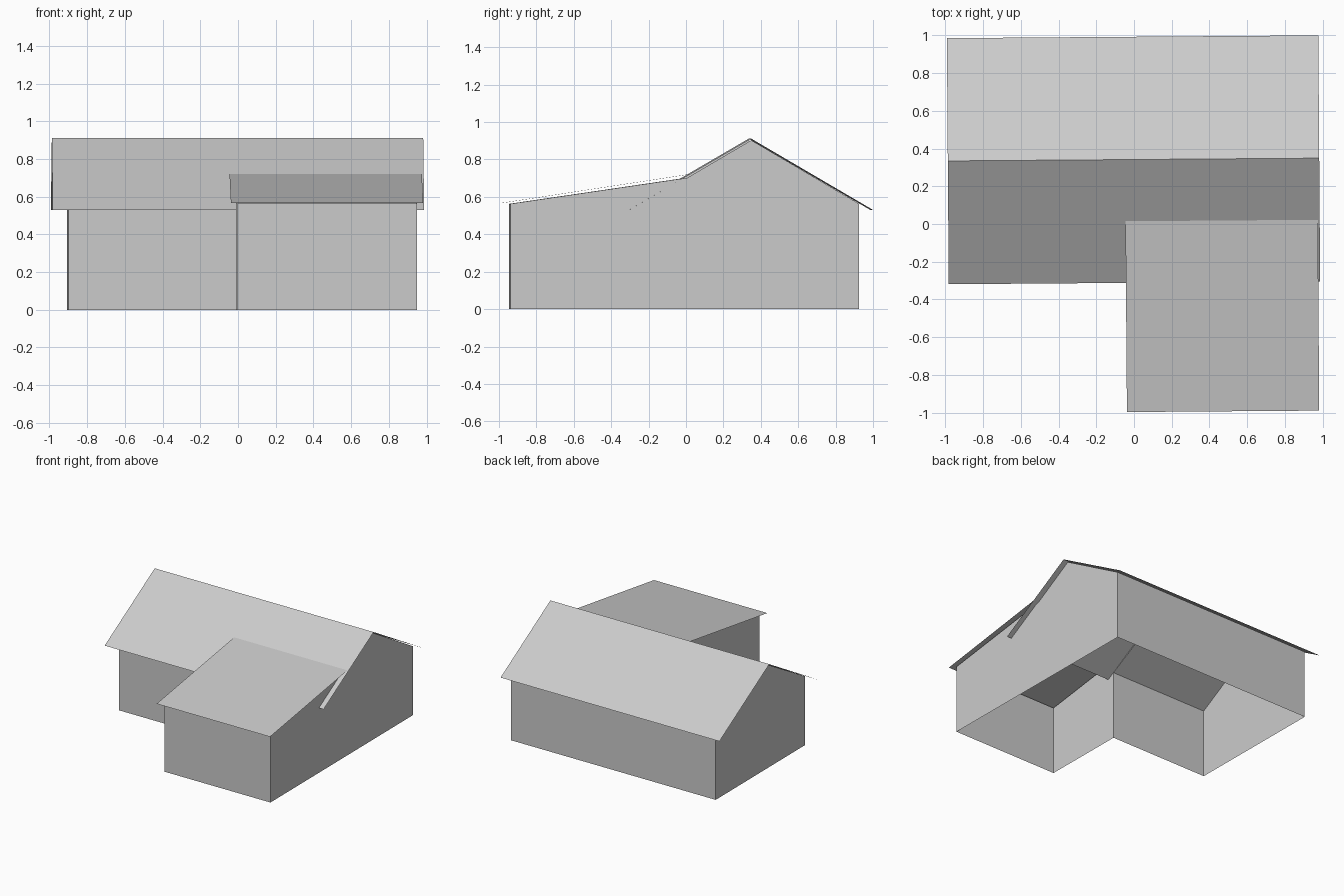
import bpy
import bmesh
from mathutils import Matrix

cube = bpy.data.objects.get("Cube")
if cube:
    bpy.data.objects.remove(cube, do_unlink=True)

# One plain grey for the whole building
grey = bpy.data.materials.new("light grey")
grey.use_nodes = True
colour = (0.6, 0.6, 0.6, 1)
grey.diffuse_color = colour
grey.node_tree.nodes["Principled BSDF"].inputs["Base Color"].default_value = colour

# The building stands very slightly turned on its plot
TURN = Matrix.Rotation(0.0075, 4, "Z")

# Plan lines and heights
LEFT, INNER, RIGHT = -0.9, -0.012, 0.943
FRONT, MIDDLE, BACK = -0.945, -0.25, 0.918
RIDGE_Y, EAVE_Z, PEAK_Z = 0.342, 0.563, 0.903
VALLEY = (0.0, 0.702)


def make_sheets(name, polygons):
    """Build one object from flat polygons."""
    bm = bmesh.new()
    for points in polygons:
        bm.faces.new([bm.verts.new(p) for p in points])
    bmesh.ops.remove_doubles(bm, verts=bm.verts, dist=0.0005)
    bm.transform(TURN)
    mesh = bpy.data.meshes.new(name)
    bm.to_mesh(mesh)
    bm.free()
    mesh.materials.append(grey)
    obj = bpy.data.objects.new(name, mesh)
    bpy.context.collection.objects.link(obj)
    return obj


def across(x, profile):
    """Side wall at x from a (y, z) outline, facing +x when counterclockwise."""
    return [(x, y, z) for y, z in profile]


def along(y, x0, x1):
    """Straight wall at y from x0 to x1, up to the eaves."""
    return [(x0, y, 0), (x1, y, 0), (x1, y, EAVE_Z), (x0, y, EAVE_Z)]


def slope(x0, x1, low, high):
    """Roof sheet between two (y, z) lines."""
    return [(x0, *low), (x1, *low), (x1, *high), (x0, *high)]


# Walls: open-bottomed L plan
gable_top = [(BACK, EAVE_Z), (RIDGE_Y, PEAK_Z)]
right_wall = [(FRONT, 0), (BACK, 0), *gable_top, VALLEY, (FRONT, EAVE_Z)]
left_wall = [(MIDDLE, 0), (BACK, 0), *gable_top, (MIDDLE, EAVE_Z)]
wing_side = [(FRONT, 0), (MIDDLE, 0), (MIDDLE, EAVE_Z), VALLEY, (FRONT, EAVE_Z)]
make_sheets("walls", [
    across(RIGHT, right_wall),
    across(LEFT, left_wall[::-1]),
    across(INNER, wing_side[::-1]),
    along(FRONT, INNER, RIGHT),
    along(MIDDLE, LEFT, INNER),
    along(BACK, RIGHT, LEFT),
])

# Main gable roof
ridge = (RIDGE_Y, 0.911)
make_sheets("main_roof", [
    slope(-0.985, 0.985, (-0.312, 0.53), ridge),
    slope(0.985, -0.985, (0.993, 0.53), ridge),
])

# Single-pitch roof over the front wing
make_sheets("wing_roof", [slope(-0.045, 0.975, (-0.997, 0.566), (0.015, 0.721))])
